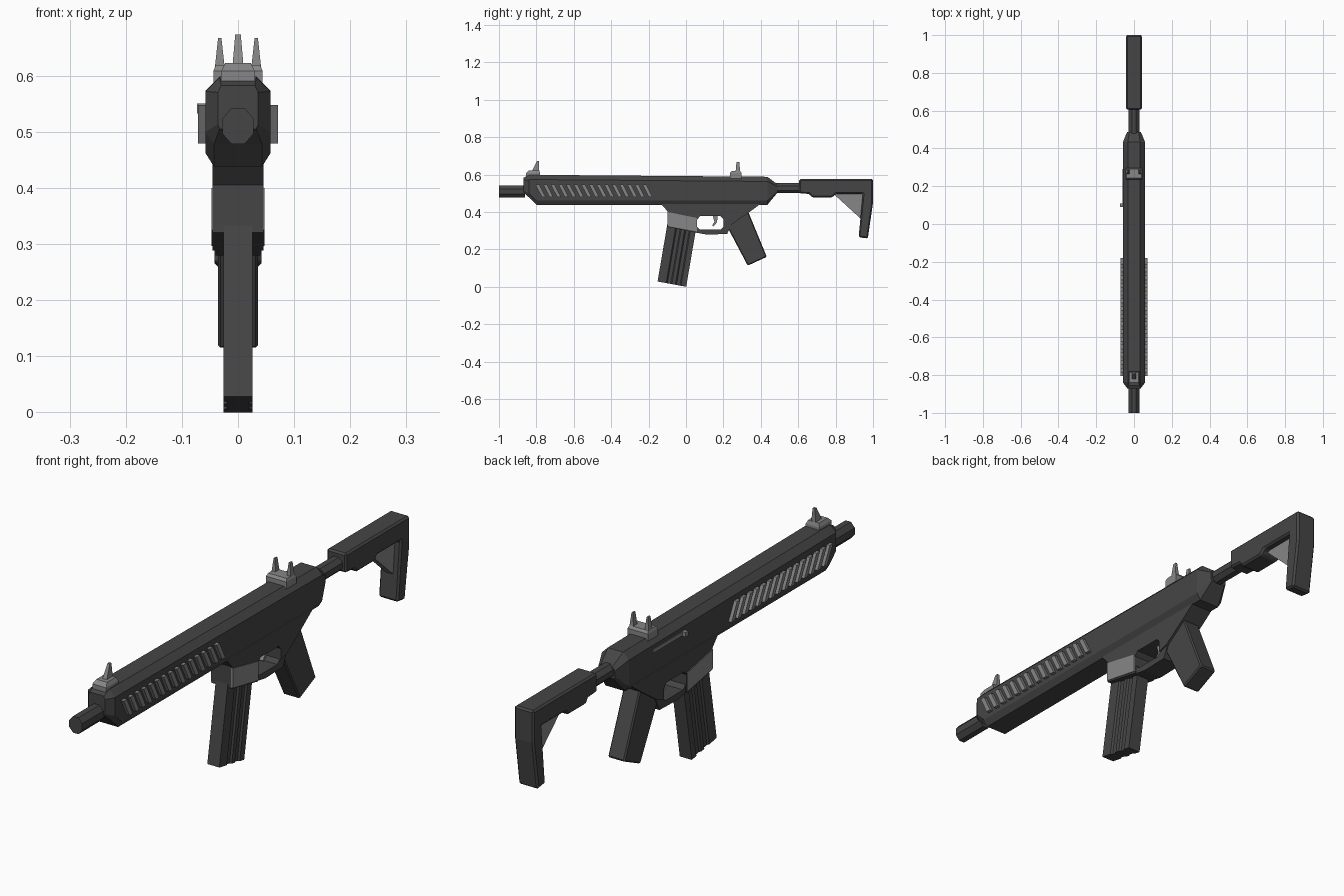
import bpy, bmesh, math


def material(name, v):
    m = bpy.data.materials.new(name)
    m.diffuse_color = (v, v, v, 1)
    return m


DARK = material("dark grey", 0.06)
LIGHT = material("mid grey", 0.24)


def loft(name, groups, mat, bevel=0):
    """Each group is a list of rings with equal point counts; skin and cap them."""
    bm = bmesh.new()
    for rings in groups:
        vs = [[bm.verts.new(p) for p in r] for r in rings]
        n = len(vs[0])
        for a, b in zip(vs, vs[1:]):
            for i in range(n):
                j = (i + 1) % n
                bm.faces.new((a[i], a[j], b[j], b[i]))
        bm.faces.new(vs[0][::-1])
        bm.faces.new(vs[-1])
    bmesh.ops.recalc_face_normals(bm, faces=bm.faces)
    me = bpy.data.meshes.new(name)
    bm.to_mesh(me)
    bm.free()
    me.materials.append(mat)
    ob = bpy.data.objects.new(name, me)
    bpy.context.collection.objects.link(ob)
    if bevel:
        mod = ob.modifiers.new("bevel", 'BEVEL')
        mod.width = bevel
        mod.segments = 1
        mod.limit_method = 'ANGLE'
    return ob


def side(pts, x0, x1):
    """Side profile (y, z) extruded across x."""
    return [[(x, y, z) for y, z in pts] for x in (x0, x1)]


def frustum(x, y0, y1, z0, z1, w0, w1, t0, t1):
    """Tapered block: half widths w0/w1, bottom y0..y1, top t0..t1."""
    def ring(w, a, b, z):
        return [(x - w, a, z), (x + w, a, z), (x + w, b, z), (x - w, b, z)]
    return [ring(w0, y0, y1, z0), ring(w1, t0, t1, z1)]


def tube(y0, y1, zc, rx, rz):
    """Octagonal rod along y with flat sides."""
    k = 1 / math.cos(math.pi / 8)
    angles = [math.pi / 8 + i * math.pi / 4 for i in range(8)]
    return [[(rx * k * math.cos(a), y, zc + rz * k * math.sin(a)) for a in angles]
            for y in (y0, y1)]


def body_ring(y, w, top, bot, cx, ct, cb):
    """Chamfered box section of the upper body."""
    half = [(w - cx, top), (w, top - ct), (w, bot + cb), (w - cx * 0.6, bot)]
    return [(x, y, z) for x, z in half] + [(-x, y, z) for x, z in half[::-1]]


# upper body and barrel
loft("upper_body", [[
    body_ring(-0.87, 0.036, 0.582, 0.505, 0.006, 0.012, 0.008),
    body_ring(-0.84, 0.058, 0.597, 0.478, 0.025, 0.025, 0.022),
    body_ring(-0.80, 0.058, 0.598, 0.438, 0.025, 0.025, 0.024),
    body_ring(0.435, 0.058, 0.588, 0.438, 0.025, 0.025, 0.024),
    body_ring(0.488, 0.036, 0.548, 0.502, 0.012, 0.012, 0.008)]], DARK)
loft("barrel", [tube(-1, -0.86, 0.51, 0.028, 0.032)], DARK)

# lower body with trigger opening, closed by the guard
loft("lower_body", [side([
    (-0.14, 0.45), (-0.10, 0.405), (-0.10, 0.32), (0.06, 0.288), (0.06, 0.36),
    (0.075, 0.377), (0.185, 0.377), (0.20, 0.362), (0.20, 0.318), (0.24, 0.33),
    (0.34, 0.40), (0.47, 0.495), (0.44, 0.52), (-0.10, 0.52)], -0.045, 0.045)], DARK)
loft("trigger_guard", [side([
    (0.05, 0.325), (0.05, 0.29), (0.11, 0.279), (0.22, 0.282), (0.245, 0.335),
    (0.20, 0.335), (0.20, 0.32), (0.185, 0.305), (0.075, 0.305), (0.06, 0.32)],
    -0.040, 0.040)], DARK)
loft("trigger", [side([
    (0.14, 0.39), (0.17, 0.39), (0.166, 0.345), (0.147, 0.322), (0.14, 0.328),
    (0.152, 0.348)], -0.010, 0.010)], LIGHT)

# light panels beside the magazine well
panel = [(-0.10, 0.40), (-0.10, 0.325), (0.058, 0.296), (0.058, 0.368)]
loft("well_panels", [side(panel, s * 0.04, s * 0.0475) for s in (-1, 1)], LIGHT)

# magazine: grooved section swept along its slanted axis
half = [(0, 0.026), (0.30, 0.026), (0.34, 0.020), (0.46, 0.020), (0.50, 0.026),
        (0.62, 0.026), (0.66, 0.020), (0.78, 0.020), (0.82, 0.026), (1, 0.026)]
section = half + [(t, -x) for t, x in half[::-1]]
loft("magazine", [[[(x, y + 0.153 * t, z - 0.028 * t) for t, x in section]
                   for y, z in ((-0.152, 0.028), (-0.098, 0.345))]], DARK)

# grip
loft("grip", [side([(0.205, 0.35), (0.33, 0.113), (0.432, 0.160), (0.325, 0.42)],
                   -0.036, 0.036)], DARK, 0.005)

# stock
loft("stock_tube", [tube(0.47, 0.63, 0.527, 0.028, 0.027)], DARK)
loft("stock", [side([
    (0.605, 0.575), (0.605, 0.500), (0.66, 0.496), (0.672, 0.478), (0.785, 0.478),
    (0.80, 0.497), (0.945, 0.497), (0.923, 0.265), (0.972, 0.258), (1.0, 0.45),
    (1.0, 0.575)], -0.042, 0.042)], DARK, 0.007)
loft("stock_web", [side([(0.785, 0.50), (0.95, 0.50), (0.94, 0.358)],
                        -0.016, 0.016)], LIGHT)

# slanted side slats
slat = [(0, 0.548), (0.020, 0.548), (0.055, 0.479), (0.035, 0.479)]
for s, label in ((-1, "left"), (1, "right")):
    loft(label + "_slats", [
        side([(-0.805 + 0.0408 * i + y, z) for y, z in slat], s * 0.05, s * 0.071)
        for i in range(15)], LIGHT)

# charging slot and handle on the left
loft("charging_slot", [side([(0.10, 0.535), (0.29, 0.535), (0.29, 0.549), (0.10, 0.549)],
                            -0.061, -0.05)], LIGHT)
loft("charging_handle", [side([(0.09, 0.532), (0.108, 0.532), (0.108, 0.55), (0.09, 0.55)],
                              -0.073, -0.05)], LIGHT)

# sights
loft("front_sight", [
    frustum(0, -0.855, -0.78, 0.59, 0.608, 0.030, 0.030, -0.855, -0.78),
    frustum(0, -0.855, -0.78, 0.608, 0.622, 0.030, 0.023, -0.84, -0.785),
    frustum(0, -0.825, -0.785, 0.615, 0.673, 0.010, 0.005, -0.797, -0.787)], LIGHT)
loft("rear_sight", [
    frustum(0, 0.235, 0.297, 0.58, 0.608, 0.044, 0.044, 0.235, 0.297),
    frustum(0, 0.235, 0.297, 0.608, 0.618, 0.044, 0.040, 0.243, 0.29)] + [
    frustum(s * 0.0325, 0.265, 0.29, 0.612, 0.667, 0.009, 0.003, 0.27, 0.285)
    for s in (-1, 1)], LIGHT)
